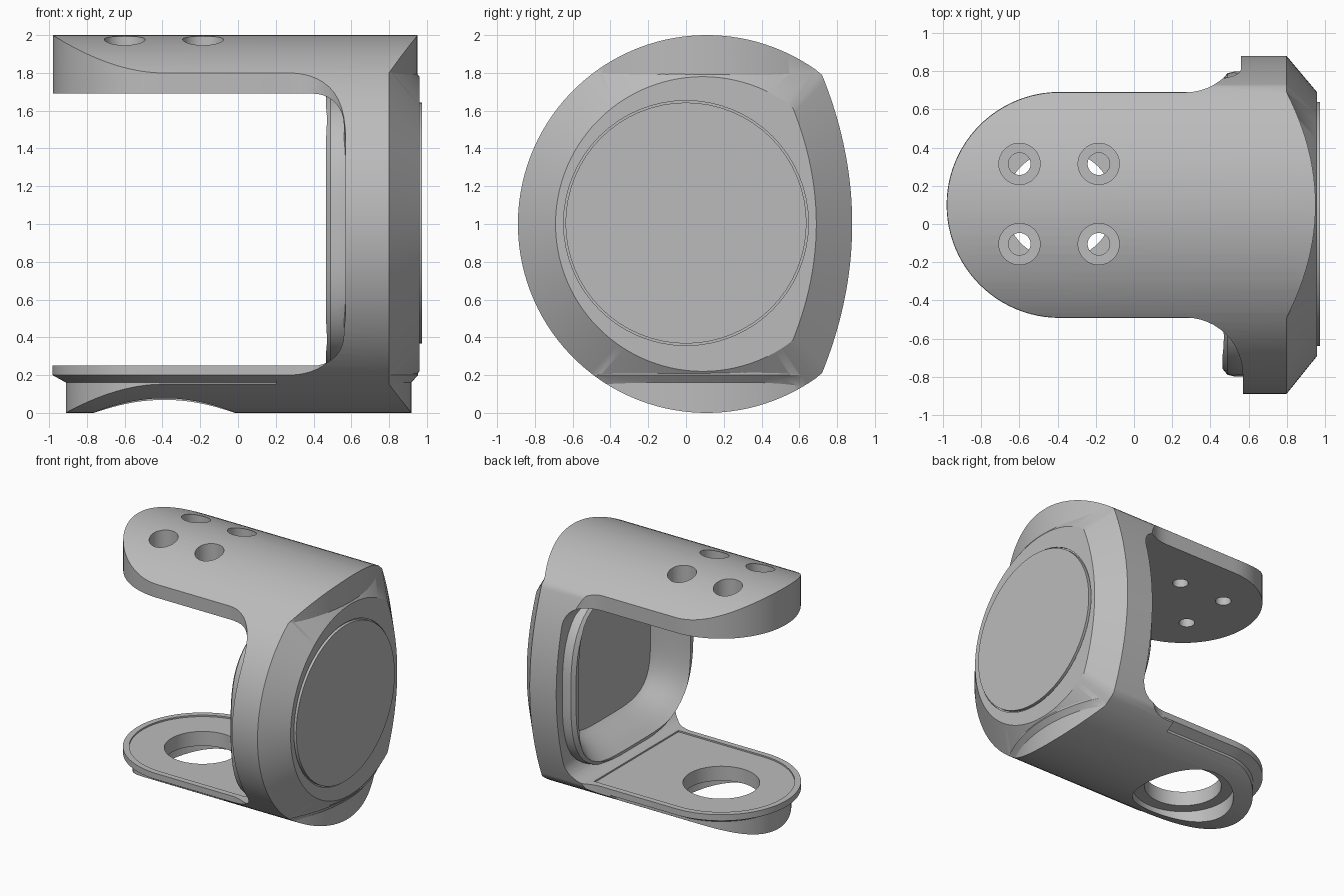
import bpy, bmesh, math
from math import sin, cos, pi

if "Cube" in bpy.data.objects:
    bpy.data.objects.remove(bpy.data.objects["Cube"], do_unlink=True)

grey = bpy.data.materials.new("plain_grey")
grey.use_nodes = True
grey.diffuse_color = (0.5, 0.5, 0.5, 1)
grey.node_tree.nodes["Principled BSDF"].inputs["Base Color"].default_value = (0.5, 0.5, 0.5, 1)


def loft(name, sections):
    """Closed solid skinned through matching rings of points."""
    bm = bmesh.new()
    rings = [[bm.verts.new(p) for p in s] for s in sections]
    n = len(rings[0])
    for a, b in zip(rings, rings[1:]):
        for i in range(n):
            j = (i + 1) % n
            bm.faces.new((a[i], a[j], b[j], b[i]))
    bm.faces.new(rings[0])
    bm.faces.new(rings[-1])
    bmesh.ops.recalc_face_normals(bm, faces=bm.faces)
    mesh = bpy.data.meshes.new(name)
    bm.to_mesh(mesh)
    bm.free()
    mesh.materials.append(grey)
    ob = bpy.data.objects.new(name, mesh)
    bpy.context.collection.objects.link(ob)
    return ob


def combine(target, tool, operation):
    """Apply a boolean and discard the tool."""
    mod = target.modifiers.new("cut", "BOOLEAN")
    mod.operation, mod.object, mod.solver = operation, tool, "EXACT"
    bpy.context.view_layer.objects.active = target
    bpy.ops.object.modifier_apply(modifier=mod.name)
    bpy.data.objects.remove(tool, do_unlink=True)


def smooth(ob, angle=30):
    bpy.ops.object.select_all(action="DESELECT")
    ob.select_set(True)
    bpy.context.view_layer.objects.active = ob
    bpy.ops.object.shade_smooth_by_angle(angle=math.radians(angle))


def profile(x, scale=1.0, n=128):
    """Round section, flattened on the back side."""
    pts = []
    for i in range(n):
        t = 2 * pi * (i + 0.5) / n
        y = min(0.11 + cos(t), 0.88 - 0.256 * sin(t) ** 2)
        pts.append((x, y * scale + 0.015 * (1 - scale), 1 + sin(t) * scale))
    return pts


def arm_plan(z, hw):
    """Round-tipped arm outline with a gently bowed far end."""
    tip = [(-0.39 - hw * sin(t), 0.1 + hw * cos(t), z)
           for t in (pi * i / 48 for i in range(49))]
    end = [(0.8 + (hw * hw - v * v) / 2.3, 0.1 + v, z)
           for v in (hw * (i / 12 - 1) for i in range(25))]
    return tip + end


def squircle(x, hy, hz, power, n=72):
    pts = []
    for i in range(n):
        c, s = cos(2 * pi * i / n), sin(2 * pi * i / n)
        r = (abs(c) ** power + abs(s) ** power) ** (-1 / power)
        pts.append((x, hy * r * c, 0.97 + hz * r * s))
    return pts


def disc(x, y, z, r, axis="z", n=64):
    ring = [(r * cos(2 * pi * i / n), r * sin(2 * pi * i / n)) for i in range(n)]
    if axis == "z":
        return [(x + a, y + b, z) for a, b in ring]
    return [(x, y + a, z + b) for a, b in ring]


def cylinder(x, y, z0, z1, r):
    return loft("cutter", [disc(x, y, z0, r), disc(x, y, z1, r)])


# Head: tapered toward the outer face, filleted into the arms
body = loft("bracket_body", [profile(0.2), profile(0.8), profile(0.96, 0.78)])
side = [(0.27 + 0.3 * sin(t), 0.89 - 0.3 * cos(t)) for t in (pi / 2 * i / 12 for i in range(13))]
side += [(0.57, 1.5), (1.5, 1.5)]
outline = [(0.1, 0.59)] + side
outline = [(x, 0.1 + v) for x, v in outline] + [(x, 0.1 - v) for x, v in reversed(outline)]
head_plan = loft("head_plan", [[(x, y, z) for x, y in outline] for z in (-0.5, 2.5)])
combine(body, head_plan, "INTERSECT")

# Arms: top slab, and bottom boss widening into a flange
arms = {
    "top_arm": [(1.6, 0.59), (2.2, 0.59)],
    "bottom_arm": [(-0.1, 0.52), (0.16, 0.52), (0.2, 0.592), (0.35, 0.592)],
}
for name, levels in arms.items():
    arm = loft(name, [arm_plan(z, hw) for z, hw in levels])
    combine(arm, loft("round_trim", [profile(-1.3), profile(1.3)]), "INTERSECT")
    combine(body, arm, "UNION")

# Rounded opening between the arms
corner = 0.16
gap = [(-1.5, 0.25)]
for zc, start in ((0.25 + corner, -pi / 2), (1.69 - corner, 0)):
    for i in range(11):
        t = start + pi / 2 * i / 10
        gap.append((0.56 - corner + corner * cos(t), zc + corner * sin(t)))
gap.append((-1.5, 1.69))
combine(body, loft("opening", [[(x, y, z) for x, z in gap] for y in (-1.5, 1.5)]), "DIFFERENCE")

# Inner lip and hollow behind the outer face
lip = [(0.465, 0.76, 0.71), (0.49, 0.79, 0.735), (0.53, 0.8, 0.74), (0.65, 0.8, 0.74)]
combine(body, loft("lip", [squircle(x, a, b, 3) for x, a, b in lip]), "UNION")
hollow = [(0.3, 0.75, 0.705), (0.44, 0.74, 0.7), (0.5, 0.7, 0.66),
          (0.58, 0.65, 0.6), (0.68, 0.6, 0.56), (0.72, 0.57, 0.53)]
combine(body, loft("hollow", [squircle(x, a, b, 4) for x, a, b in hollow]), "DIFFERENCE")

# Four counterbored screw holes in the top arm
for x in (-0.6, -0.185):
    for y in (-0.105, 0.315):
        combine(body, cylinder(x, y, 1.82, 2.3, 0.108), "DIFFERENCE")
        combine(body, cylinder(x, y, 1.5, 1.9, 0.058), "DIFFERENCE")

# Large bottom hole, recessed from below
combine(body, cylinder(-0.39, 0.1, -0.3, 0.5, 0.285), "DIFFERENCE")
combine(body, cylinder(-0.39, 0.1, -0.3, 0.12, 0.375), "DIFFERENCE")

# Shallow sunken floor inside the bottom flange rim
floor = [[(min(x, 0.38), y, z) for x, y, z in arm_plan(h, 0.545)[:49]]
         + [(0.38, -0.445, h), (0.38, 0.645, h)] for h in (0.238, 0.6)]
combine(body, loft("floor_recess", floor), "DIFFERENCE")

# Groove and cover disc on the outer face
combine(body, loft("groove", [disc(0.95, 0, 1.005, 0.648, "x"), disc(1.1, 0, 1.005, 0.648, "x")]),
        "DIFFERENCE")
cover = loft("cover_disc", [disc(0.94, 0, 1.005, 0.638, "x"), disc(0.974, 0, 1.005, 0.638, "x")])

for ob in (body, cover):
    smooth(ob)
